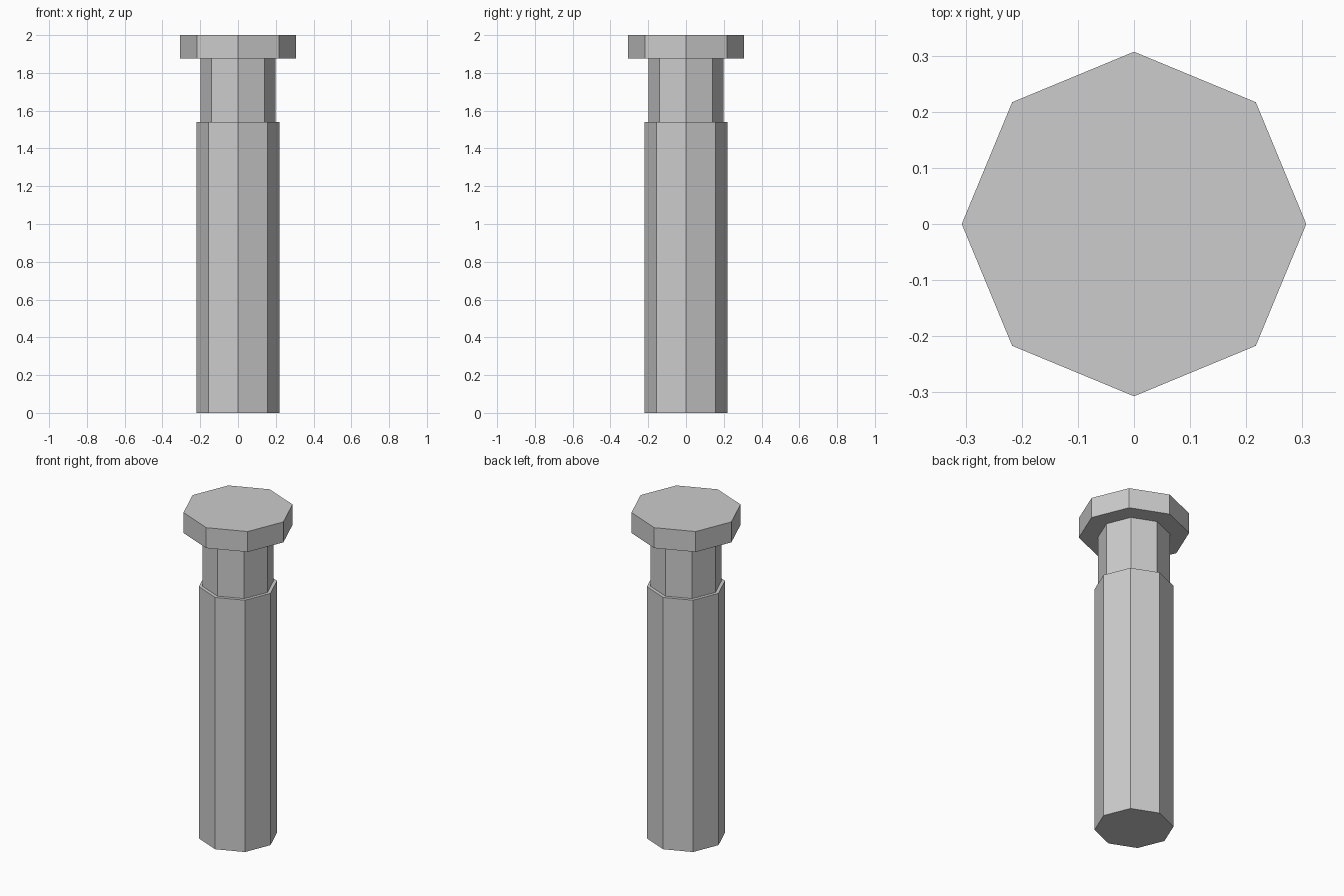
import bpy

cube = bpy.data.objects.get("Cube")
if cube:
    bpy.data.objects.remove(cube, do_unlink=True)

# Plain grey material
grey = bpy.data.materials.new("light_grey")
grey.use_nodes = True
colour = (0.604, 0.604, 0.604, 1)
grey.diffuse_color = colour
grey.node_tree.nodes["Principled BSDF"].inputs["Base Color"].default_value = colour


def octagon(name, radius, bottom, top):
    """Eight-sided flat-shaded prism with corners on the x and y axes."""
    bpy.ops.mesh.primitive_cylinder_add(
        vertices=8, radius=radius, depth=top - bottom,
        location=(0, 0, (bottom + top) / 2))
    part = bpy.context.object
    part.name = name
    part.data.name = name
    part.data.materials.append(grey)
    return part


# Long shaft, narrower neck and wide flat head
octagon("shaft", 0.22, 0, 1.54)
octagon("neck", 0.199, 1.54, 1.875)
octagon("head", 0.307, 1.875, 2)
